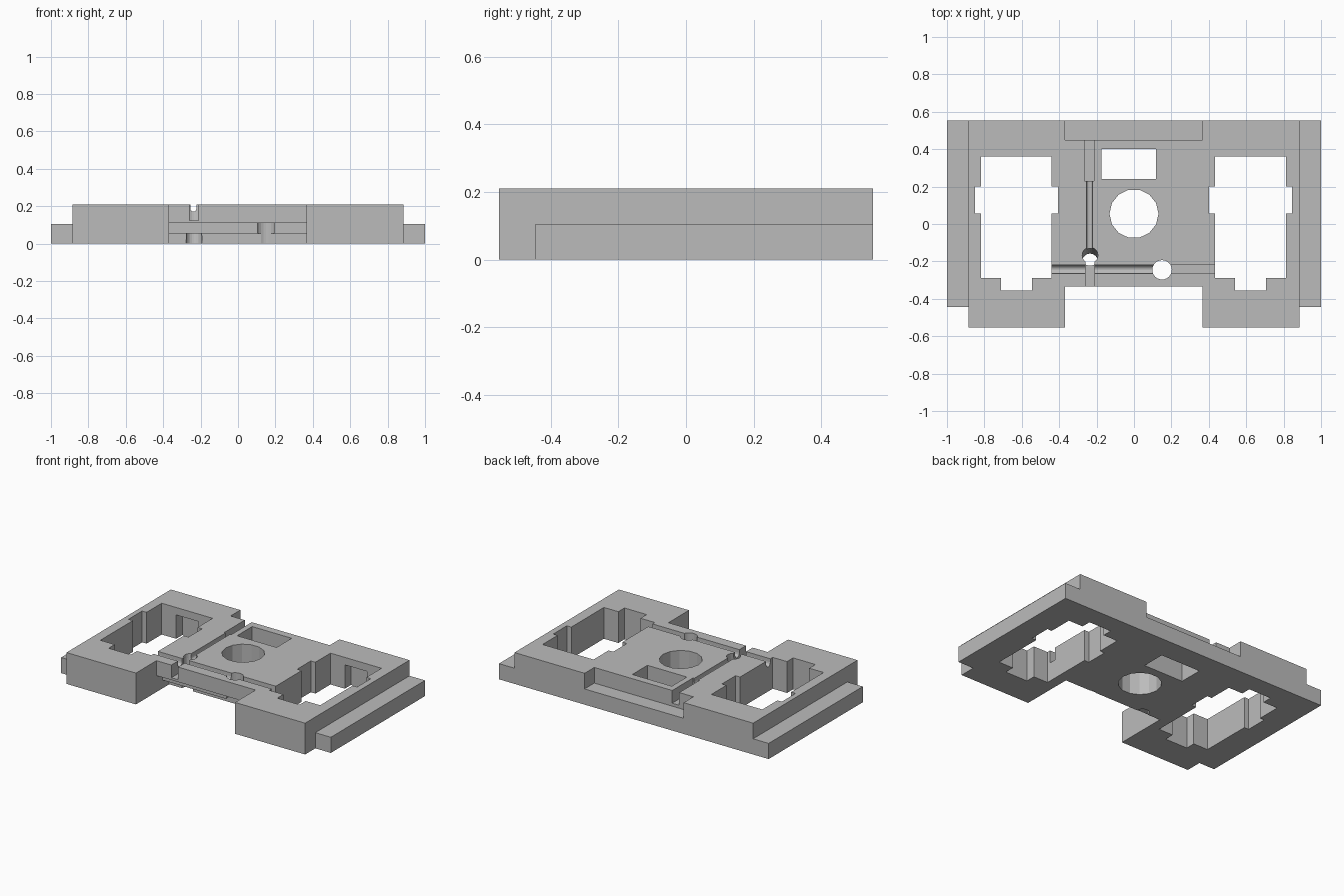
import bpy
import bmesh
from math import pi
from mathutils import Matrix, Vector

cube = bpy.data.objects.get("Cube")
if cube:
    bpy.data.objects.remove(cube, do_unlink=True)

TOP, HALF = 0.21, 0.105
BACK, FRONT = 0.553, -0.553
OVER = 0.05  # cutter overshoot past open faces

grey = bpy.data.materials.new("plain grey")
grey.use_nodes = True
grey.diffuse_color = (0.5, 0.5, 0.5, 1)
grey.node_tree.nodes["Principled BSDF"].inputs["Base Color"].default_value = (0.5, 0.5, 0.5, 1)


def add_object(name, bm):
    bmesh.ops.recalc_face_normals(bm, faces=bm.faces)
    mesh = bpy.data.meshes.new(name)
    bm.to_mesh(mesh)
    bm.free()
    mesh.materials.append(grey)
    obj = bpy.data.objects.new(name, mesh)
    bpy.context.collection.objects.link(obj)
    return obj


# Base plate with side flanges: stepped profile extruded front to back
half_profile = [(1, 0), (1, HALF), (0.885, HALF), (0.885, TOP)]
profile = half_profile + [(-x, z) for x, z in reversed(half_profile)]
bm = bmesh.new()
face = bm.faces.new([bm.verts.new((x, FRONT, z)) for x, z in profile])
ext = bmesh.ops.extrude_face_region(bm, geom=[face])
bmesh.ops.translate(bm, vec=(0, BACK - FRONT, 0),
                    verts=[v for v in ext["geom"] if isinstance(v, bmesh.types.BMVert)])
plate = add_object("base_plate", bm)


def carve(bm):
    """Subtract a closed shape from the plate."""
    cutter = add_object("cutter", bm)
    cutter.hide_render = True
    mod = plate.modifiers.new("cut", "BOOLEAN")
    mod.operation = "DIFFERENCE"
    mod.solver = "EXACT"
    mod.object = cutter
    bpy.context.view_layer.objects.active = plate
    bpy.ops.object.modifier_apply(modifier=mod.name)
    bpy.data.objects.remove(cutter, do_unlink=True)


def cut_box(x0, x1, y0, y1, z0=-OVER, z1=TOP + OVER):
    bm = bmesh.new()
    mid = Vector((x0 + x1, y0 + y1, z0 + z1)) / 2
    size = Matrix.Diagonal((x1 - x0, y1 - y0, z1 - z0, 1))
    bmesh.ops.create_cube(bm, size=1, matrix=Matrix.Translation(mid) @ size)
    carve(bm)


def cut_rod(start, end, radius, sides):
    start, end = Vector(start), Vector(end)
    axis = end - start
    turn = axis.to_track_quat("Z", "Y").to_matrix().to_4x4()
    bm = bmesh.new()
    bmesh.ops.create_cone(bm, cap_ends=True, segments=sides, radius1=radius, radius2=radius,
                          depth=axis.length,
                          matrix=Matrix.Translation((start + end) / 2) @ turn)
    carve(bm)


# Shortened front ends of the flanges
for s in (-1, 1):
    cut_box(*sorted((s * 0.885, s * 1.1)), FRONT - OVER, -0.445)

# Front opening, stepped undercut and rear ledge
cut_box(-0.37, 0.365, FRONT - OVER, -0.335)
cut_box(-0.37, 0.365, -0.4, -0.27, -OVER, 0.11)
cut_box(-0.37, 0.365, -0.4, -0.2, -OVER, 0.055)
cut_box(-0.37, 0.365, 0.45, BACK + OVER, HALF)

# Side windows with notches on their edges
for s in (-1, 1):
    def window(x0, x1, *rest):
        a, b = sorted((s * x0, s * x1))
        shift = -0.003
        cut_box(a + shift, b + shift, *rest)
    window(0.437, 0.815, -0.29, 0.36)
    window(0.403, 0.848, 0.055, 0.2)
    window(0.543, 0.708, -0.355, 0)
    window(0.543, 0.708, 0.3, 0.425, -OVER, 0.16)

# Centre openings
cut_box(-0.175, 0.118, 0.24, 0.4)
bm = bmesh.new()
bmesh.ops.create_cone(bm, cap_ends=True, segments=14, radius1=0.131, radius2=0.131, depth=0.5,
                      matrix=Matrix.Translation((0, 0.055, 0.1)) @ Matrix.Rotation(pi / 2, 4, "Z"))
carve(bm)

# Lengthwise channel: wide ends, narrow round-bottomed middle
cut_box(-0.265, -0.213, 0.23, 0.47, 0.125)
cut_box(-0.26, -0.21, -0.36, -0.2, 0.125)
cut_box(-0.255, -0.222, -0.17, 0.25, 0.187)
cut_rod((-0.2385, -0.17, 0.187), (-0.2385, 0.25, 0.187), 0.0165, 12)

# Crosswise channel: square on one end, round-bottomed on the other
cut_box(0.15, 0.45, -0.265, -0.22, 0.125)
cut_box(-0.45, 0.15, -0.265, -0.22, 0.187)
cut_rod((-0.45, -0.2425, 0.187), (0.15, -0.2425, 0.187), 0.0225, 12)

# Small holes, one of them slanted
cut_rod((0.15, -0.245, -OVER), (0.15, -0.245, TOP + OVER), 0.052, 24)
cut_rod((-0.235, -0.209, -OVER), (-0.235, -0.159, TOP + OVER), 0.042, 24)
